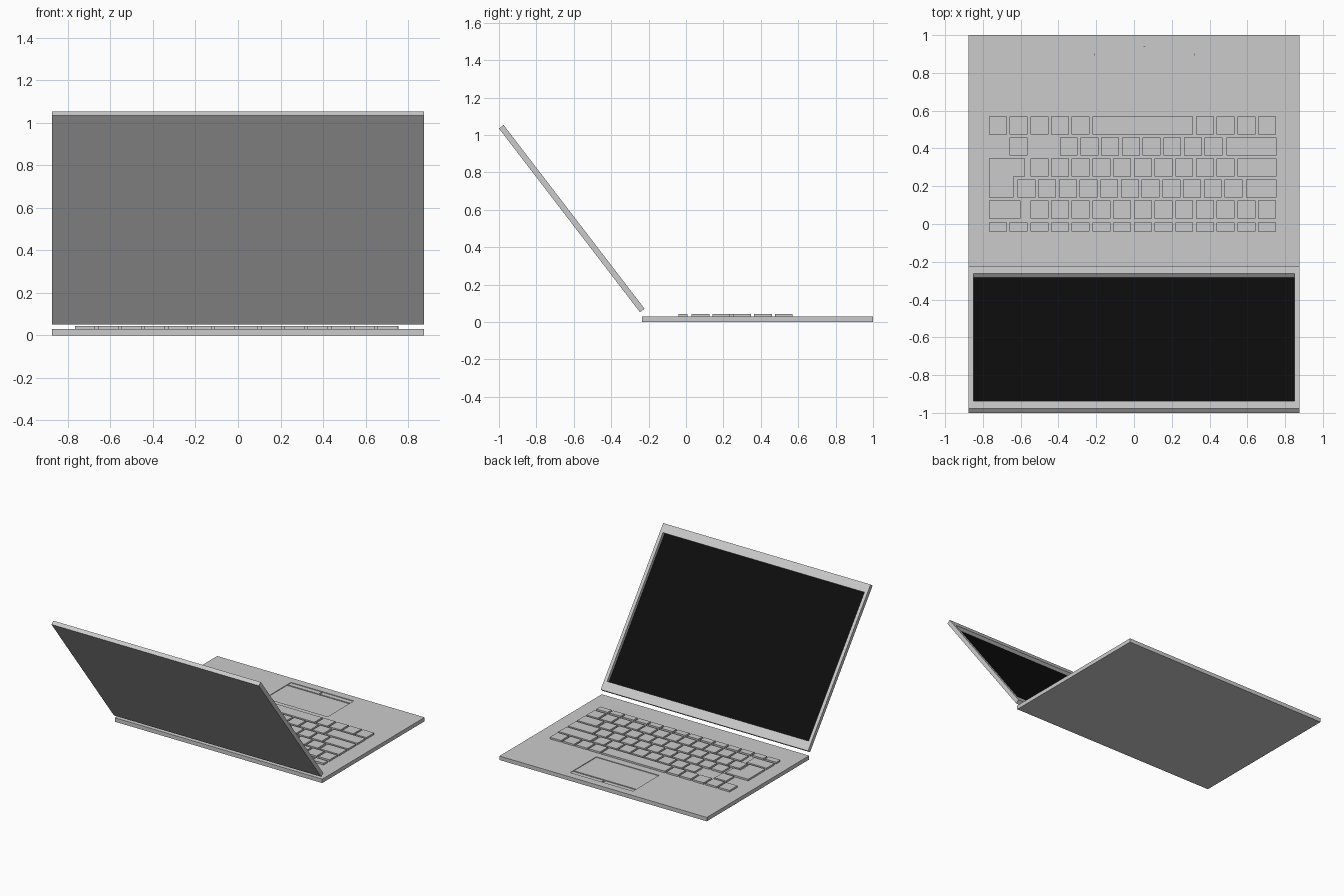
import bpy, bmesh, math
from mathutils import Matrix, Vector

if "Cube" in bpy.data.objects:
    bpy.data.objects.remove(bpy.data.objects["Cube"])

HALF_W = 0.876      # half width of base and lid
TOP = 0.03          # top surface of the base


def prism(bm, outline, z0, z1):
    """Extrude a flat outline from z0 to z1."""
    face = bm.faces.new([bm.verts.new((x, y, z0)) for x, y in outline])
    ext = bmesh.ops.extrude_face_region(bm, geom=[face])["geom"]
    verts = [v for v in ext if isinstance(v, bmesh.types.BMVert)]
    bmesh.ops.translate(bm, verts=verts, vec=(0, 0, z1 - z0))


def rect(x0, x1, y0, y1):
    return [(x0, y0), (x1, y0), (x1, y1), (x0, y1)]


def make(name, outlines, z0, z1, matrix=None, mat=None):
    bm = bmesh.new()
    for o in outlines:
        prism(bm, o, z0, z1)
    bmesh.ops.recalc_face_normals(bm, faces=bm.faces[:])
    if matrix:
        bm.transform(matrix)
    me = bpy.data.meshes.new(name)
    bm.to_mesh(me)
    bm.free()
    ob = bpy.data.objects.new(name, me)
    bpy.context.collection.objects.link(ob)
    if mat:
        me.materials.append(mat)
    return ob


def cut(target, cutter):
    mod = target.modifiers.new("recess", 'BOOLEAN')
    mod.operation = 'DIFFERENCE'
    mod.solver = 'EXACT'
    mod.object = cutter
    bpy.context.view_layer.objects.active = target
    bpy.ops.object.modifier_apply(modifier=mod.name)
    bpy.data.objects.remove(cutter, do_unlink=True)


# Base slab with a shallow touchpad recess
base = make("base", [rect(-HALF_W, HALF_W, -0.235, 1.0)], 0, TOP)
PX0, PX1, PY0, PY1 = -0.21, 0.32, 0.625, 0.94
cut(base, make("pad_cutter", [rect(PX0, PX1, PY0, PY1)], 0.02, 0.05))

# Touchpad and its two buttons, separated by narrow grooves
make("touchpad", [rect(PX0, PX1, PY0, 0.893)], 0.018, 0.025)
make("touchpad_buttons", [rect(PX0, 0.05, 0.903, PY1),
                          rect(0.06, PX1, 0.903, PY1)], 0.018, 0.025)

# Keyboard rows: x spans of each key, on a regular pitch
PITCH, KEY, LEFT, RIGHT = 0.1096, 0.095, -0.768, 0.754


def keys(start, count):
    return [(start + i * PITCH, start + i * PITCH + KEY) for i in range(count)]


def col(i):
    return LEFT + i * PITCH


rows = {
    "space_row": (0.475, 0.57, keys(LEFT, 5) + [(col(5), col(9) + KEY)] + keys(col(10), 4)),
    "shift_row": (0.363, 0.459, keys(col(1), 1) + keys(-0.393, 8) + [(0.489, RIGHT)]),
    "home_row": (0.252, 0.347, keys(col(2), 10) + [(col(12), RIGHT)]),
    "upper_letter_row": (0.141, 0.236, keys(-0.617, 11) + [(0.594, RIGHT)]),
    "number_row": (0.03, 0.125, [(LEFT, -0.60)] + keys(col(2), 12)),
    "function_row": (-0.04, 0.008, keys(LEFT, 14)),
}
for name, (y0, y1, spans) in rows.items():
    make(name, [rect(a, b, y0, y1) for a, b in spans], TOP - 0.002, 0.043)

# L-shaped enter key
make("enter_key", [[(LEFT, 0.347), (-0.578, 0.347), (-0.578, 0.252),
                    (-0.638, 0.252), (-0.638, 0.141), (LEFT, 0.141)]],
     TOP - 0.002, 0.043)

# Tilted lid: local y runs up the lid, local -z faces the keyboard
tilt = Matrix.Translation(Vector((0, -0.246, 0.052))) @ Matrix.Rotation(math.radians(127.5), 4, 'X')
lid = make("lid", [rect(-HALF_W, HALF_W, 0, 1.239)], -0.031, 0, tilt)
opening = rect(-0.851, 0.851, 0.068, 1.175)
cut(lid, make("screen_cutter", [opening], -0.06, -0.003, tilt))

# Black screen at the bottom of the lid recess
black = bpy.data.materials.new("screen_black")
black.diffuse_color = (0.004, 0.004, 0.004, 1)
black.use_nodes = True
black.node_tree.nodes["Principled BSDF"].inputs["Base Color"].default_value = black.diffuse_color
make("screen", [opening], -0.005, -0.002, tilt, black)
